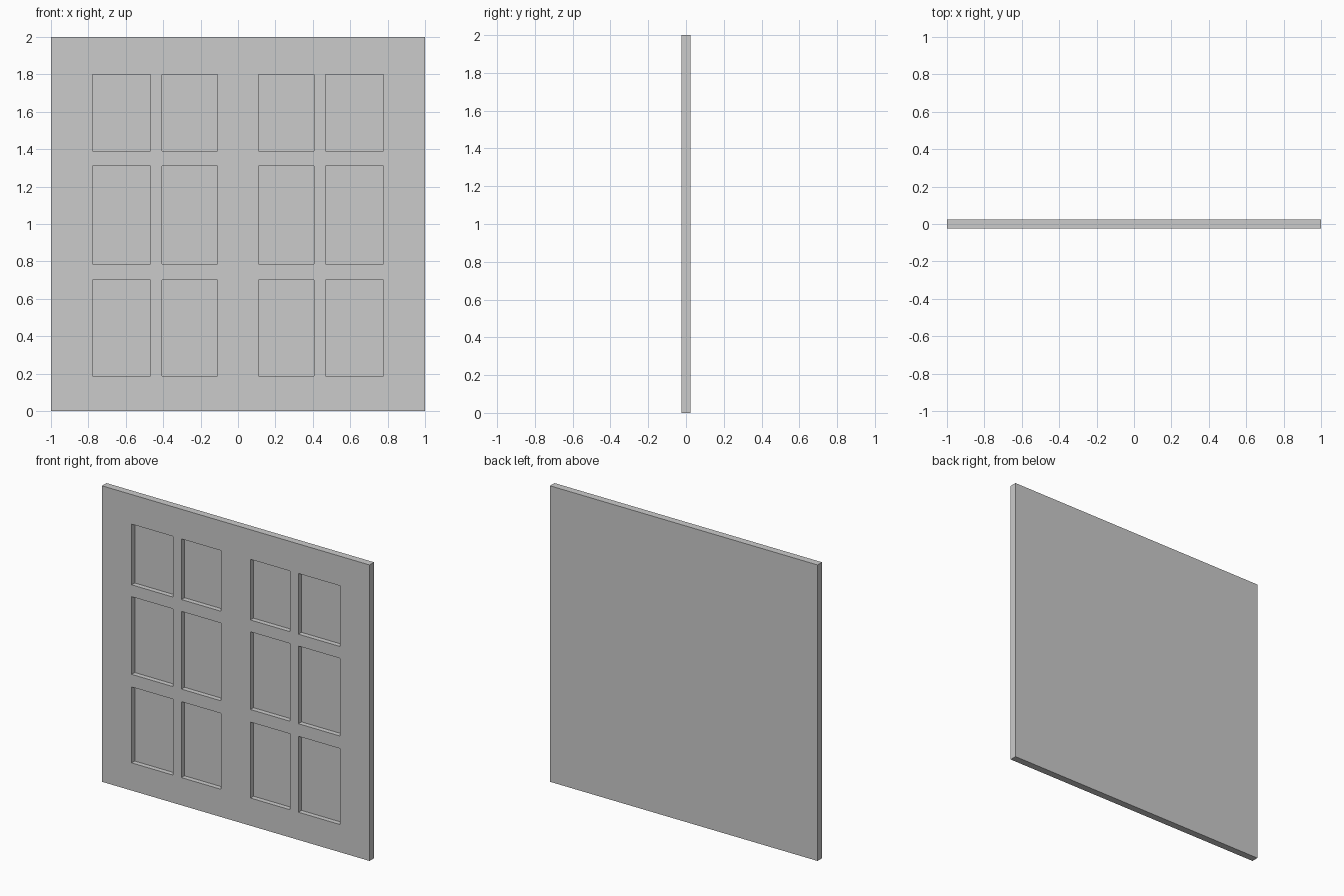
import bpy, bmesh
from mathutils import Matrix

if "Cube" in bpy.data.objects:
    bpy.data.objects.remove(bpy.data.objects["Cube"])

THICK = 0.048
DEPTH = 0.033
COLUMNS = [(-0.778, -0.468), (-0.406, -0.11), (0.11, 0.407), (0.468, 0.778)]
ROWS = [(0.187, 0.70), (0.785, 1.31), (1.39, 1.80)]


def add_box(bm, lo, hi):
    size = [b - a for a, b in zip(lo, hi)]
    mid = [(a + b) / 2 for a, b in zip(lo, hi)]
    bmesh.ops.create_cube(bm, size=1, matrix=Matrix.Translation(mid) @ Matrix.Diagonal((*size, 1)))


def make_object(name, boxes):
    bm = bmesh.new()
    for lo, hi in boxes:
        add_box(bm, lo, hi)
    mesh = bpy.data.meshes.new(name)
    bm.to_mesh(mesh)
    bm.free()
    obj = bpy.data.objects.new(name, mesh)
    bpy.context.collection.objects.link(obj)
    return obj


# Solid door slab
h = THICK / 2
door = make_object("door_panel", [((-1, -h, 0), (1, h, 2))])

# Recessed panels pressed into the front face
cutter = make_object("recess_cutter", [((x0, -h - 0.1, z0), (x1, -h + DEPTH, z1))
                                       for x0, x1 in COLUMNS for z0, z1 in ROWS])
cutter.hide_render = True
cutter.hide_set(True)

cut = door.modifiers.new("recesses", 'BOOLEAN')
cut.operation = 'DIFFERENCE'
cut.solver = 'EXACT'
cut.object = cutter
